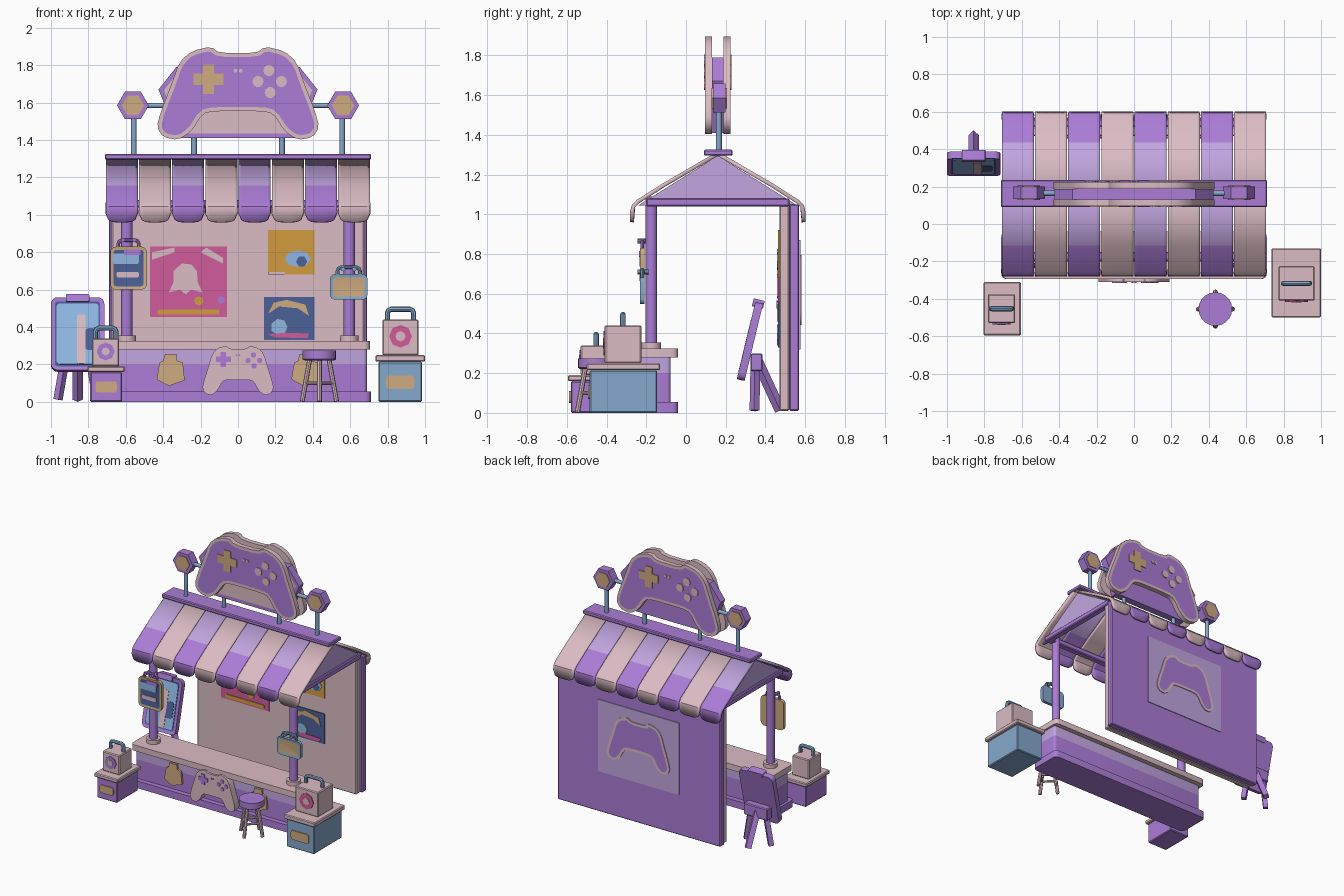
import bpy, bmesh, math
from mathutils import Vector

if "Cube" in bpy.data.objects:
    bpy.data.objects.remove(bpy.data.objects["Cube"])

def material(name, r, g, b):
    m = bpy.data.materials.new(name)
    lin = lambda c: c / 12.92 if c < 0.04 else ((c + 0.055) / 1.055) ** 2.4
    m.diffuse_color = (lin(r), lin(g), lin(b), 1)
    m.use_nodes = True
    m.node_tree.nodes["Principled BSDF"].inputs["Base Color"].default_value = m.diffuse_color
    return m

PURPLE = material("purple", .67, .49, .84)
LILAC = material("light purple", .76, .65, .88)
PINK = material("pale pink", .86, .74, .77)
TAN = material("tan", .81, .67, .50)
BLUE = material("steel blue", .52, .66, .80)
SKY = material("sky blue", .56, .72, .89)
NAVY = material("dark blue", .30, .38, .60)
MAGENTA = material("magenta", .82, .36, .61)
OCHRE = material("ochre", .82, .61, .25)

def add(name, bm, *mats):
    me = bpy.data.meshes.new(name)
    bm.to_mesh(me)
    bm.free()
    ob = bpy.data.objects.new(name, me)
    for m in mats:
        me.materials.append(m)
    bpy.context.collection.objects.link(ob)
    return ob

def prism(name, pts, d0, d1, mat, axis='y', inset=0, face=None, depth=0):
    """Extrude a 2D outline along an axis; optionally inset and recolour the d0 face."""
    put = {'y': lambda a, b, d: (a, d, b), 'x': lambda a, b, d: (d, a, b),
           'z': lambda a, b, d: (a, b, d)}[axis]
    bm = bmesh.new()
    lo = [bm.verts.new(put(a, b, d0)) for a, b in pts]
    hi = [bm.verts.new(put(a, b, d1)) for a, b in pts]
    front = bm.faces.new(lo)
    bm.faces.new(hi)
    for i in range(len(pts)):
        j = (i + 1) % len(pts)
        bm.faces.new((lo[i], lo[j], hi[j], hi[i]))
    bmesh.ops.recalc_face_normals(bm, faces=bm.faces)
    if inset:
        bmesh.ops.inset_region(bm, faces=[front], thickness=inset, depth=depth, use_even_offset=True)
        front.material_index = 1
    return add(name, bm, mat, *([face] if face else []))

def rrect(cx, cy, w, h, r, n=4):
    out = []
    for k, (sx, sy) in enumerate(((1, 1), (-1, 1), (-1, -1), (1, -1))):
        for i in range(n + 1):
            a = math.pi / 2 * (k + i / n)
            out.append((cx + sx * (w / 2 - r) + r * math.cos(a), cy + sy * (h / 2 - r) + r * math.sin(a)))
    return out

def ngon(cx, cy, r, n=6, ry=None):
    return [(cx + r * math.cos(2 * math.pi * i / n), cy + (ry or r) * math.sin(2 * math.pi * i / n)) for i in range(n)]

def box(name, x0, x1, y0, y1, z0, z1, mat, bevel=0.006):
    bm = bmesh.new()
    bmesh.ops.create_cube(bm, size=1)
    for v in bm.verts:
        v.co = ((x0 + x1) / 2 + v.co.x * (x1 - x0), (y0 + y1) / 2 + v.co.y * (y1 - y0), (z0 + z1) / 2 + v.co.z * (z1 - z0))
    if bevel:
        bmesh.ops.bevel(bm, geom=bm.edges[:], offset=bevel, segments=1, affect='EDGES')
    return add(name, bm, mat)

def rod(name, a, b, r, mat, n=12):
    a, b = Vector(a), Vector(b)
    bm = bmesh.new()
    bmesh.ops.create_cone(bm, cap_ends=True, segments=n, radius1=r, radius2=r, depth=(b - a).length)
    ob = add(name, bm, mat)
    ob.location = (a + b) / 2
    ob.rotation_euler = (b - a).to_track_quat('Z', 'Y').to_euler()
    return ob

def handle(name, cx, y, z0, z1, w, r, mat):
    """Carry handle: a bent tube."""
    c = bpy.data.curves.new(name, 'CURVE')
    c.dimensions, c.bevel_depth, c.bevel_resolution = '3D', r, 2
    s, h, k = c.splines.new('POLY'), w / 2, 0.02
    pts = [(-h, z0), (-h, z1 - k), (-h + k * .3, z1 - k * .3), (-h + k, z1), (h - k, z1), (h - k * .3, z1 - k * .3), (h, z1 - k), (h, z0)]
    s.points.add(len(pts) - 1)
    for p, (x, z) in zip(s.points, pts):
        p.co = (cx + x, y, z, 1)
    ob = bpy.data.objects.new(name, c)
    c.materials.append(mat)
    bpy.context.collection.objects.link(ob)
    bpy.ops.object.select_all(action='DESELECT')
    ob.select_set(True)
    bpy.context.view_layer.objects.active = ob
    bpy.ops.object.convert(target='MESH')

# Gamepad outline: right half, mirrored, then corner-cut once
HALF = [(.10, .215), (.145, .25), (.25, .225), (.315, .165), (.355, .05), (.41, -.09), (.435, -.18), (.40, -.235),
        (.32, -.25), (.25, -.205), (.19, -.11), (.13, -.095)]
def gamepad(cx, cz, sx, sz):
    p = HALF + [(-x, z) for x, z in reversed(HALF)]
    q = []
    for (ax, az), (bx, bz) in zip(p, p[1:] + p[:1]):
        q += [(ax * .78 + bx * .22, az * .78 + bz * .22), (ax * .22 + bx * .78, az * .22 + bz * .78)]
    return [(cx + x * sx, cz + z * sz) for x, z in q]

def pad_controls(name, cx, cz, s, y, pad, button):
    x, z, a, b = cx - .157 * s, cz + .075 * s, .08 * s, .03 * s
    cross = [(b, a), (-b, a), (-b, b), (-a, b), (-a, -b), (-b, -b), (-b, -a), (b, -a), (b, -b), (a, -b), (a, b), (b, b)]
    obs = [prism(name + "_cross", [(x + u, z + v) for u, v in cross], y - .006, y + .002, pad)]
    for dx, dz in ((.165, .122), (.107, .063), (.232, .063), (.172, .004)):
        obs.append(prism(name + "_button", ngon(cx + dx * s, cz + dz * s, .03 * s, 10), y - .006, y + .002, button))
    for dx in (-.014, .014):
        obs.append(prism(name + "_small_button", ngon(cx + dx * s, cz + .12 * s, .011 * s), y - .006, y + .002, button))
    return obs

# Back wall: pink lining, purple outer board, rear emblem panel
box("wall_lining", -.675, .675, .47, .52, .01, 1.06, PINK)
box("wall_board", -.69, .69, .52, .57, .01, 1.05, PURPLE)
box("rear_panel", -.345, .345, .57, .576, .32, .87, LILAC, 0)
prism("rear_emblem", gamepad(0, .62, .62, .72), .582, .572, PINK, inset=.02, face=PURPLE)

# Counter
prism("counter_base", rrect(0, -.167, 1.42, .255, .03), 0, .055, PURPLE, 'z')
prism("counter_body", rrect(0, -.167, 1.38, .18, .02), .055, .20, PURPLE, 'z')
prism("counter_band", rrect(0, -.167, 1.38, .18, .02), .20, .28, LILAC, 'z')
prism("counter_top", rrect(0, -.167, 1.41, .255, .03), .28, .325, PINK, 'z')
prism("counter_gamepad", gamepad(0, .168, .44, .53), -.31, -.25, PINK)
pad_controls("counter_gamepad", 0, .19, .5, -.31, PURPLE, PURPLE)
for s in (-1, 1):
    tag = [(-.075, -.05), (-.01, -.085), (.075, -.055), (.065, .04), (.035, .05), (.03, .085), (-.03, .085), (-.04, .05), (-.06, .04)]
    prism("counter_badge", [(s * .36 + x, .17 + z) for x, z in tag], -.272, -.25, TAN)
    # Posts
    rod("post_collar", (s * .595, -.175, .32), (s * .595, -.175, .355), .05, PINK, 16)
    rod("post", (s * .595, -.175, .35), (s * .595, -.175, 1.09), .03, PURPLE, 16)
    # Gable ends
    prism("gable_panel", [(-.24, 1.045), (.56, 1.045), (.16, 1.295)], s * .65, s * .67, LILAC, 'x')
    box("gable_beam", s * .66 - .025, s * .66 + .025, -.20, .52, 1.04, 1.08, PURPLE)
    # Ridge lanterns
    rod("lantern_pole", (s * .557, .165, 1.31), (s * .557, .165, 1.52), .015, BLUE)
    prism("lantern", ngon(s * .562, 1.585, .085), .135, .20, PURPLE)
    prism("lantern_face", ngon(s * .562, 1.585, .06), .129, .206, TAN)
    rod("sign_arm", (s * .36, .165, 1.585), (s * .50, .165, 1.585), .014, BLUE)
    rod("sign_pole", (s * .235, .165, 1.31), (s * .235, .165, 1.47), .015, BLUE)
box("front_beam", -.66, .66, -.20, -.15, 1.04, 1.08, PURPLE)
box("ridge_beam", -.712, .712, .09, .235, 1.295, 1.325, PURPLE)

# Striped awning with scalloped valance, mirrored front to back
W, COLS = 1.42 / 8, 12
for side in (1, -1):
    for k in range(8):
        bm, grid = bmesh.new(), []
        for i in range(COLS + 1):
            u = 2 * i / COLS - 1
            tip = 1.01 - .05 * math.sqrt(max(0, 1 - u ** 4))
            prof = [(.16, 1.305), (-.11, 1.148), (-.245, 1.062), (-.265, 1.04), (-.272, tip)]
            x = -.71 + W * (k + .5) + u * (W / 2 - .003)
            grid.append([bm.verts.new((x, .16 + side * (y - .16), z)) for y, z in prof])
        for a, b in zip(grid, grid[1:]):
            for r in range(4):
                f = bm.faces.new((a[r], a[r + 1], b[r + 1], b[r])[::side])
                f.material_index = 1 if r == 0 else 0
        ob = add("awning_stripe", bm, *((PURPLE, LILAC) if k % 2 == 0 else (PINK, PINK)))
        m = ob.modifiers.new("thickness", 'SOLIDIFY')
        m.thickness, m.offset = .02, 0

# Roof sign: backing block with a gamepad plate on each side
BLOCK = [(.33, 1.79), (.425, 1.67), (.32, 1.41)]
prism("sign_block", BLOCK + [(-x, z) for x, z in reversed(BLOCK)], .132, .188, PURPLE, inset=.025, face=PINK)
for back in (False, True):
    obs = [prism("sign_gamepad", gamepad(0, 1.65, 1, 1), .096, .132, PINK, inset=.022, face=PURPLE)]
    obs += pad_controls("sign_gamepad", 0, 1.65, 1, .096, TAN, PINK)
    if back:
        for ob in obs:
            ob.rotation_euler.z = math.pi
            ob.location.y = .32

# Posters
def poster(name, x0, x1, z0, z1, mat, shapes):
    box(name, x0, x1, .463, .471, z0, z1, mat, 0)
    for i, (pts, m) in enumerate(shapes):
        prism(name + "_picture", pts, .459 - i * .0005, .464, m)
ghost = [(-.37, .585), (-.31, .60), (-.28, .575), (-.25, .60), (-.19, .585), (-.215, .64), (-.22, .70), (-.25, .735),
         (-.30, .74), (-.345, .70), (-.345, .64)]
poster("large_poster", -.47, -.06, .455, .83, MAGENTA, [
    (ghost, PINK), ([(-.46, .76), (-.34, .80), (-.34, .825), (-.46, .80)], PINK),
    ([(-.20, .80), (-.08, .74), (-.08, .77), (-.17, .825)], PINK),
    (rrect(-.265, .48, .33, .028, .01), OCHRE), (ngon(-.21, .54, .025, 8), OCHRE), (ngon(-.09, .545, .02, 8), PURPLE)])
poster("top_poster", .16, .41, .68, .92, OCHRE, [(ngon(.32, .765, .07, 8, .045), SKY), (ngon(.34, .75, .03), NAVY),
       (rrect(.205, .688, .09, .015, .004), PINK)])
poster("low_poster", .14, .41, .33, .56, NAVY, [
    ([(.16, .47), (.22, .51), (.32, .50), (.38, .46), (.36, .52), (.26, .545), (.19, .53)], TAN),
    (ngon(.22, .40, .045, 7), SKY), ([(.16, .36), (.20, .345), (.37, .34), (.38, .365), (.25, .37)], MAGENTA)])

# Hanging signs on the posts
prism("left_hanging_sign", rrect(-.585, .715, .195, .23, .03), -.232, -.208, TAN, inset=.018, face=NAVY, depth=-.003)
prism("left_sign_sky", rrect(-.60, .765, .14, .055, .01), -.234, -.225, SKY)
prism("left_sign_band", rrect(-.565, .80, .09, .03, .005), -.236, -.225, PURPLE)
prism("left_sign_stripe", rrect(-.59, .68, .12, .03, .01), -.234, -.225, PINK)
handle("left_sign_hanger", -.585, -.22, .82, .865, .11, .010, PURPLE)
prism("right_hanging_sign", rrect(.592, .615, .20, .135, .025), -.232, -.208, BLUE, inset=.017, face=TAN, depth=-.003)
handle("right_sign_hanger", .592, -.22, .67, .72, .12, .010, BLUE)
for x, z in ((-.585, .865), (.592, .71)):
    for dx in (-.03, .03):
        rod("sign_hook", (x + dx, -.245, z), (x + dx, -.19, z), .012, PURPLE if x < 0 else BLUE, 8)

# Side tables with carry boxes
def table(side, x0, x1, y0, y1, h, t, body, badge, bag, bh, hw, plate):
    cx = (x0 + x1) / 2
    box(side + "_table_body", x0 + .015, x1 - .015, y0 + .015, y1 - .015, 0, h - t, body)
    box(side + "_table_top", x0, x1, y0, y1, h - t, h, PINK)
    prism(side + "_drawer_plate", rrect(cx, h * .42, *plate, .015), y0 + .007, y0 + .02, TAN, inset=.006, face=TAN)
    bx0, bx1, by0, by1 = bag
    bc = (bx0 + bx1) / 2
    box(side + "_carry_box", bx0, bx1, by0, by1, h, h + bh, PINK)
    r = bh * .32
    prism(side + "_box_badge", ngon(bc, h + bh * .53, r, 8), by0 - .006, by0 + .002, badge)
    prism(side + "_badge_center", ngon(bc, h + bh * .53, r * .45, 8), by0 - .009, by0 + .002, PINK)
    handle(side + "_box_handle", bc, (by0 + by1) / 2, h + bh - .01, h + bh + .055, hw, .014, BLUE)
table("right", .735, 1.0, -.50, -.13, .25, .035, BLUE, MAGENTA, (.772, .966, -.41, -.225), .19, .14, (.15, .07))
table("left", -.805, -.605, -.595, -.31, .19, .03, PURPLE, PURPLE, (-.78, -.635, -.53, -.375), .15, .11, (.115, .06))

# Stool
prism("stool_seat", ngon(.435, -.455, .09, 20), .228, .275, PURPLE, 'z', inset=.01, face=PURPLE, depth=.006)
for i in range(4):
    c, s = math.cos(i * math.pi / 2), math.sin(i * math.pi / 2)
    rod("stool_leg", (.435 + .05 * c, -.455 + .05 * s, .235), (.435 + .092 * c, -.455 + .092 * s, .003), .013, PINK, 8)
    rod("stool_rung", (.435 + .07 * c, -.455 + .07 * s, .10), (.435 - .07 * s, -.455 + .07 * c, .10), .009, PINK, 8)

# Easel board, tilted back
EX = -.8575
tilted = [prism("easel_board", rrect(0, 0, .285, .40, .035), -.02, .02, PURPLE, inset=.022, face=NAVY, depth=-.006),
          prism("easel_picture", rrect(0, 0, .225, .335, .02), -.018, -.01, SKY),
          prism("easel_stripe", rrect(.02, -.03, .045, .27, .01), -.021, -.012, PINK),
          prism("easel_patch", rrect(.07, -.03, .06, .12, .02), -.021, -.012, NAVY),
          prism("easel_clip", rrect(0, .195, .125, .04, .008), -.032, .025, PURPLE)]
for ob in tilted:
    ob.location = (EX, .322, .36)
    ob.rotation_euler.x = -math.radians(13.5)
box("easel_hub", EX - .10, EX + .10, .325, .385, .21, .30, PURPLE)
for s in (-1, 1):
    rod("easel_front_leg", (EX + s * .06, .35, .27), (EX + s * .105, .345, .012), .025, PURPLE, 4)
rod("easel_back_leg", (EX, .355, .27), (EX, .475, .012), .028, PURPLE, 4)

# Smooth round parts, keep edges sharp
bpy.ops.object.select_all(action='SELECT')
bpy.context.view_layer.objects.active = bpy.data.objects["ridge_beam"]
bpy.ops.object.shade_smooth_by_angle(angle=math.radians(32))
